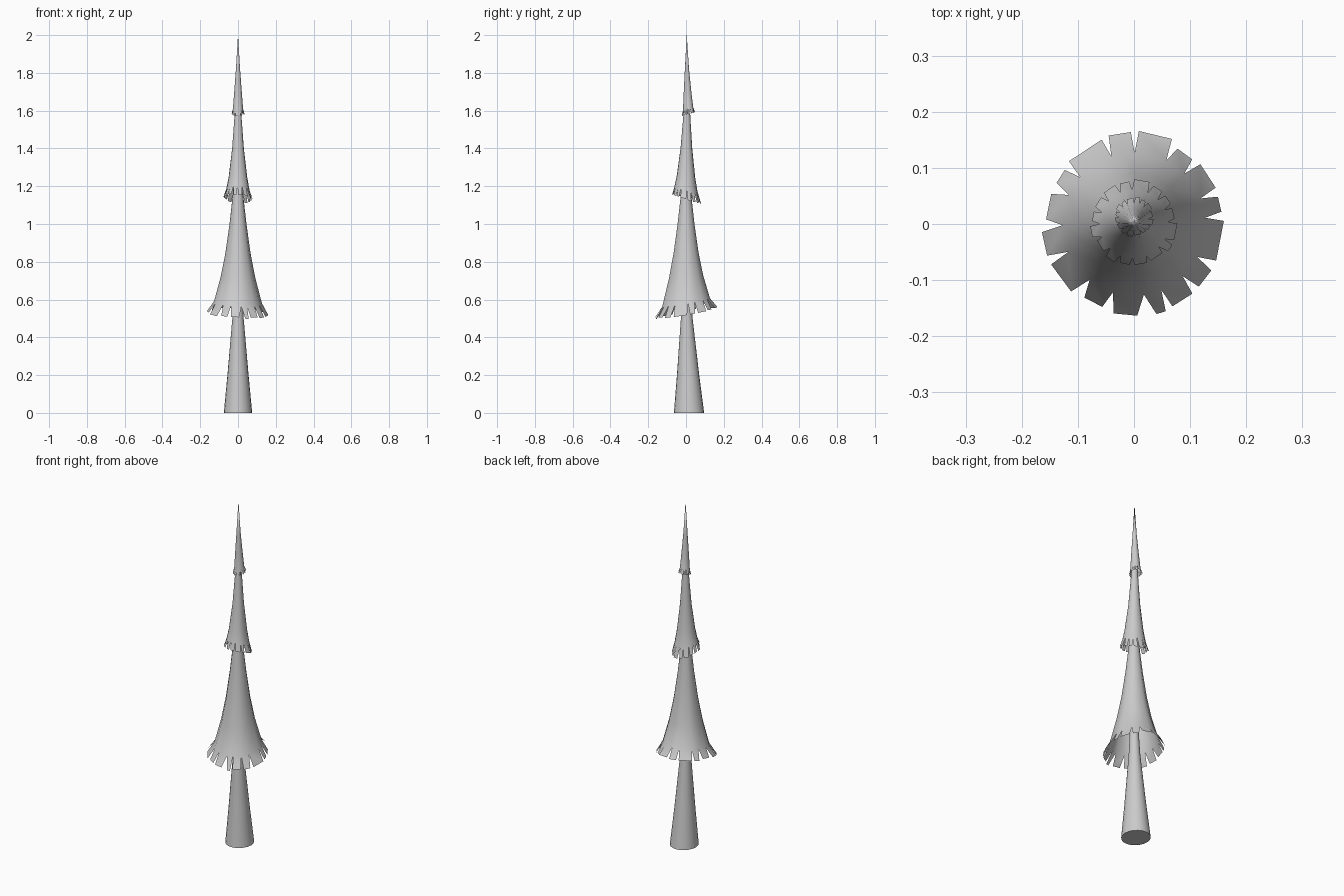
import bpy, bmesh, math, random

if "Cube" in bpy.data.objects:
    bpy.data.objects.remove(bpy.data.objects["Cube"])

random.seed(4)

# Start / end angle of each fringe tooth on the lowest tier (counter-clockwise)
LOWER_TEETH = [(8, 18), (24, 42), (48, 60), (66, 87), (92, 106), (111, 136),
               (142, 152), (160, 177), (185, 200), (206, 227), (236, 249),
               (257, 272), (284, 290), (295, 310), (316, 329), (336, 362)]


def random_teeth(n=16):
    step = 360 / n
    starts = [step * (i + random.uniform(-.17, .17)) for i in range(n)]
    starts.append(starts[0] + 360)
    return [(starts[i] + 3.5, starts[i + 1] - 3.5) for i in range(n)]


def finish(bm, name, angle):
    bmesh.ops.recalc_face_normals(bm, faces=bm.faces[:])
    mesh = bpy.data.meshes.new(name)
    bm.to_mesh(mesh)
    bm.free()
    ob = bpy.data.objects.new(name, mesh)
    bpy.context.collection.objects.link(ob)
    bpy.ops.object.select_all(action='DESELECT')
    ob.select_set(True)
    bpy.context.view_layer.objects.active = ob
    bpy.ops.object.shade_smooth_by_angle(angle=math.radians(angle))
    return ob


def skin(bm, rings):
    n = len(rings[0])
    for lo, hi in zip(rings, rings[1:]):
        for i in range(n):
            j = (i + 1) % n
            bm.faces.new((lo[i], lo[j], hi[j], hi[i]))


def tier(name, profile, tip, teeth, tilt, apex=None):
    """Flared open cone; profile rows (z, radius, centre y, tilt weight), first row = notches."""
    bm = bmesh.new()
    n = len(teeth)

    def vert(deg, z, r, cy, w):
        x, y = r * math.cos(math.radians(deg)), r * math.sin(math.radians(deg))
        return bm.verts.new((x, y + cy, z + w * (tilt[0] * x + tilt[1] * y)))

    # notch angle lies midway between neighbouring teeth
    notch = [(teeth[i][0] + teeth[i - 1][1] - (360 if i == 0 else 0)) / 2 for i in range(n)]
    rings = [[vert(a, *row) for a in notch] for row in profile]
    skin(bm, rings)
    if apex:
        top = bm.verts.new(apex)
        for i in range(n):
            bm.faces.new((rings[-1][i], rings[-1][(i + 1) % n], top))
    # hanging teeth
    for i, (a, b) in enumerate(teeth):
        z, r, cy, w = tip
        k = random.uniform(.97, 1.05)
        dz = random.uniform(-.1, .1) * (profile[0][0] - z)
        va, vb = vert(a, z + dz, r * k, cy, w), vert(b, z + dz, r * k, cy, w)
        bm.faces.new((rings[0][i], va, vb, rings[0][(i + 1) % n]))
    return finish(bm, name, 40)


# Trunk
bm = bmesh.new()
rows = [(0, .075, .08, .016), (.2, .056, .059, .011), (.5, .030, .031, .004), (.85, .012, .012, 0)]
rings = [[bm.verts.new((rx * math.cos(t * math.tau / 20), cy + ry * math.sin(t * math.tau / 20), z))
          for t in range(20)] for z, rx, ry, cy in rows]
skin(bm, rings)
bm.faces.new(rings[0])
bm.faces.new(rings[-1])
finish(bm, "trunk", 40)

# Foliage tiers
tier("lower_foliage",
     [(.585, .127, 0, 1), (.72, .091, 0, .5), (.85, .066, 0, .2), (1.0, .045, 0, 0),
      (1.15, .028, 0, 0), (1.25, .021, 0, 0)],
     (.53, .159, 0, 1), LOWER_TEETH, (-.05, .17))
tier("middle_foliage",
     [(1.185, .061, 0, .8), (1.25, .049, 0, .4), (1.4, .031, .002, 0),
      (1.55, .020, .004, 0), (1.66, .013, .005, 0)],
     (1.135, .075, .001, 1), random_teeth(), (-.1, -.3))
tier("top_foliage",
     [(1.61, .027, .011, 1), (1.7, .020, .008, .3), (1.82, .011, .005, 0)],
     (1.583, .034, .013, 1), random_teeth(), (0, .3), apex=(0, .004, 2.0))
